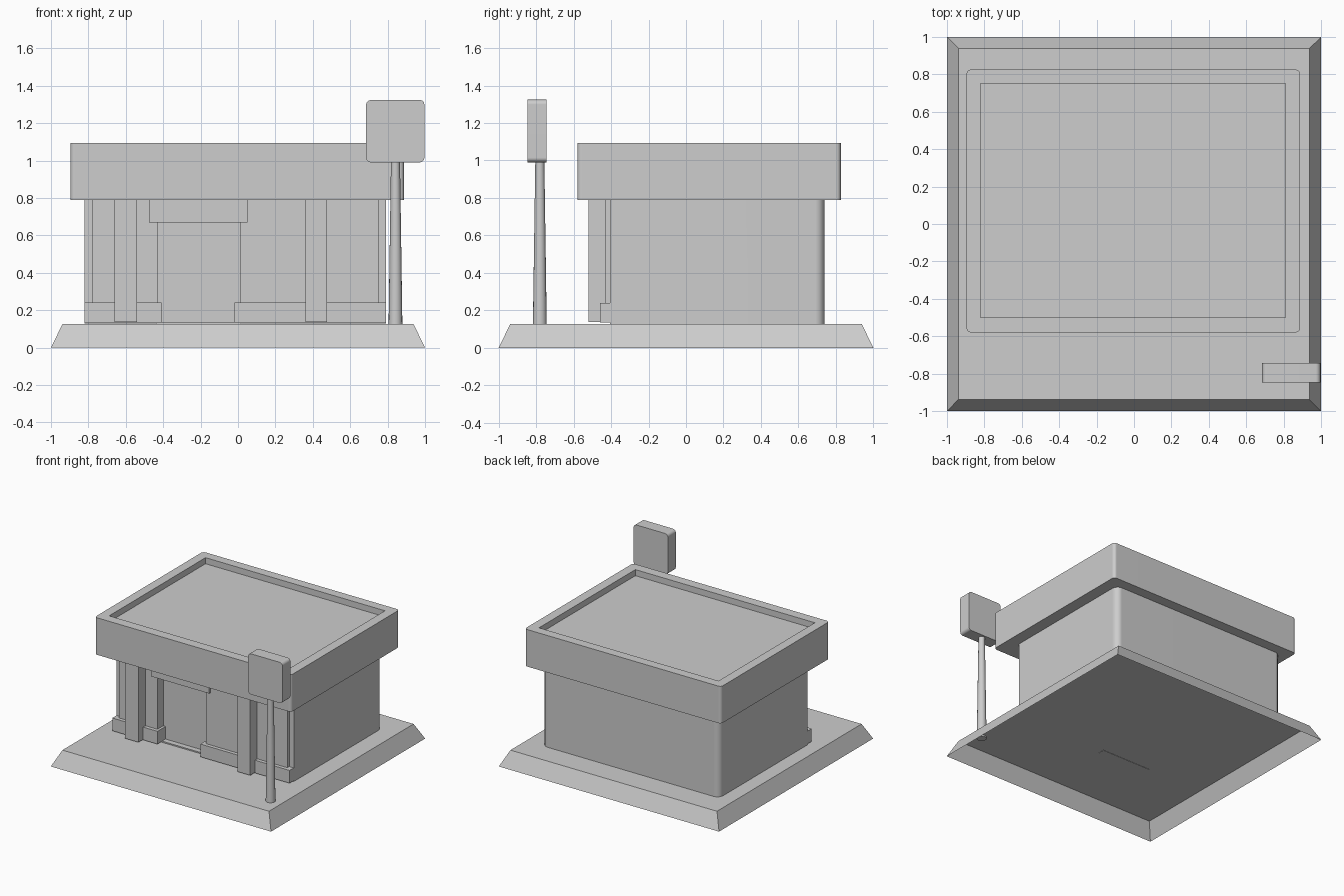
import bpy, bmesh
from math import radians
from mathutils import Vector

cube = bpy.data.objects.get("Cube")
if cube:
    bpy.data.objects.remove(cube, do_unlink=True)

grey = bpy.data.materials.new("plain_grey")
grey.use_nodes = True
grey.diffuse_color = (0.61, 0.61, 0.61, 1)
grey.node_tree.nodes["Principled BSDF"].inputs["Base Color"].default_value = (0.61, 0.61, 0.61, 1)


def finish(name, bm, smooth=False):
    bmesh.ops.recalc_face_normals(bm, faces=bm.faces)
    mesh = bpy.data.meshes.new(name)
    bm.to_mesh(mesh)
    bm.free()
    mesh.materials.append(grey)
    obj = bpy.data.objects.new(name, mesh)
    bpy.context.collection.objects.link(obj)
    if smooth:
        bpy.ops.object.select_all(action='DESELECT')
        obj.select_set(True)
        bpy.context.view_layer.objects.active = obj
        bpy.ops.object.shade_smooth_by_angle(angle=radians(35))
        # Keep the broad faces flat and blend only the rounded corners
        obj.modifiers.new("even_shading", 'WEIGHTED_NORMAL').keep_sharp = True
    return obj


def box_mesh(x, y, z):
    bm = bmesh.new()
    bmesh.ops.create_cube(bm, size=1)
    for v in bm.verts:
        v.co = Vector([r[0] if c < 0 else r[1] for c, r in zip(v.co, (x, y, z))])
    return bm


def round_edges(bm, radius, axis, keep=lambda point: True):
    """Round the edges that run along the axis."""
    edges = []
    for e in bm.edges:
        a, b = (v.co for v in e.verts)
        if abs((a - b).normalized()[axis]) > 0.9 and keep(a):
            edges.append(e)
    bmesh.ops.bevel(bm, geom=edges, offset=radius, segments=3,
                    profile=0.5, affect='EDGES')


def box(name, x, y, z):
    return finish(name, box_mesh(x, y, z))


# Sloped base, open underneath
bm = box_mesh((-1, 1), (-1, 1), (0, 0.127))
for v in bm.verts:
    if v.co.z > 0.1:
        v.co.x *= 0.938
        v.co.y *= 0.938
bm.normal_update()
bottom = min(bm.faces, key=lambda f: f.normal.z)
bmesh.ops.delete(bm, geom=[bottom], context='FACES')
finish("base", bm)

# Main walls, rounded at the back corners; their front is the recessed door
bm = box_mesh((-0.82, 0.79), (-0.355, 0.74), (0.128, 0.80))
round_edges(bm, 0.05, 2, lambda point: point.y > 0)
finish("walls", bm, True)
box("door_step", (-0.435, 0.015), (-0.40, -0.34), (0.125, 0.137))

# Solid roof block with a sunken top inside a parapet
bm = box_mesh((-0.896, 0.888), (-0.58, 0.826), (0.79, 1.094))
round_edges(bm, 0.025, 2)
roof = finish("roof", bm, True)
cutter = box("roof_recess_cutter", (-0.82, 0.81), (-0.50, 0.75), (1.044, 1.2))
cutter.hide_render = True
cutter.hide_set(True)
cutter.display_type = 'WIRE'
recess = roof.modifiers.new("recess", 'BOOLEAN')
recess.operation = 'DIFFERENCE'
recess.solver = 'EXACT'
recess.object = cutter
roof.modifiers.move(1, 0)

# Shop front: wall sections, window panels, low walls, pillars, door header
for side, section, window, low_wall, pillar in (
        ("right", (-0.82, -0.43), (-0.78, -0.43), (-0.82, -0.41), (-0.66, -0.54)),
        ("left", (0.01, 0.79), (0.01, 0.75), (-0.02, 0.79), (0.36, 0.475))):
    box("front_wall_" + side, section, (-0.405, -0.34), (0.128, 0.80))
    box("window_panel_" + side, window, (-0.43, -0.39), (0.137, 0.80))
    box("low_wall_" + side, low_wall, (-0.46, -0.34), (0.135, 0.24))
    box("pillar_" + side, pillar, (-0.52, -0.39), (0.138, 0.80))
box("door_header", (-0.475, 0.052), (-0.45, -0.34), (0.67, 0.80))

# Street sign on a tapered pole
bm = bmesh.new()
bmesh.ops.create_cone(bm, cap_ends=True, segments=16, radius1=0.037,
                      radius2=0.024, depth=0.89)
bmesh.ops.translate(bm, verts=bm.verts, vec=(0.842, -0.78, 0.56))
finish("sign_pole", bm, True)
bm = box_mesh((0.685, 0.997), (-0.847, -0.744), (0.99, 1.324))
round_edges(bm, 0.025, 1)
finish("sign_board", bm, True)
